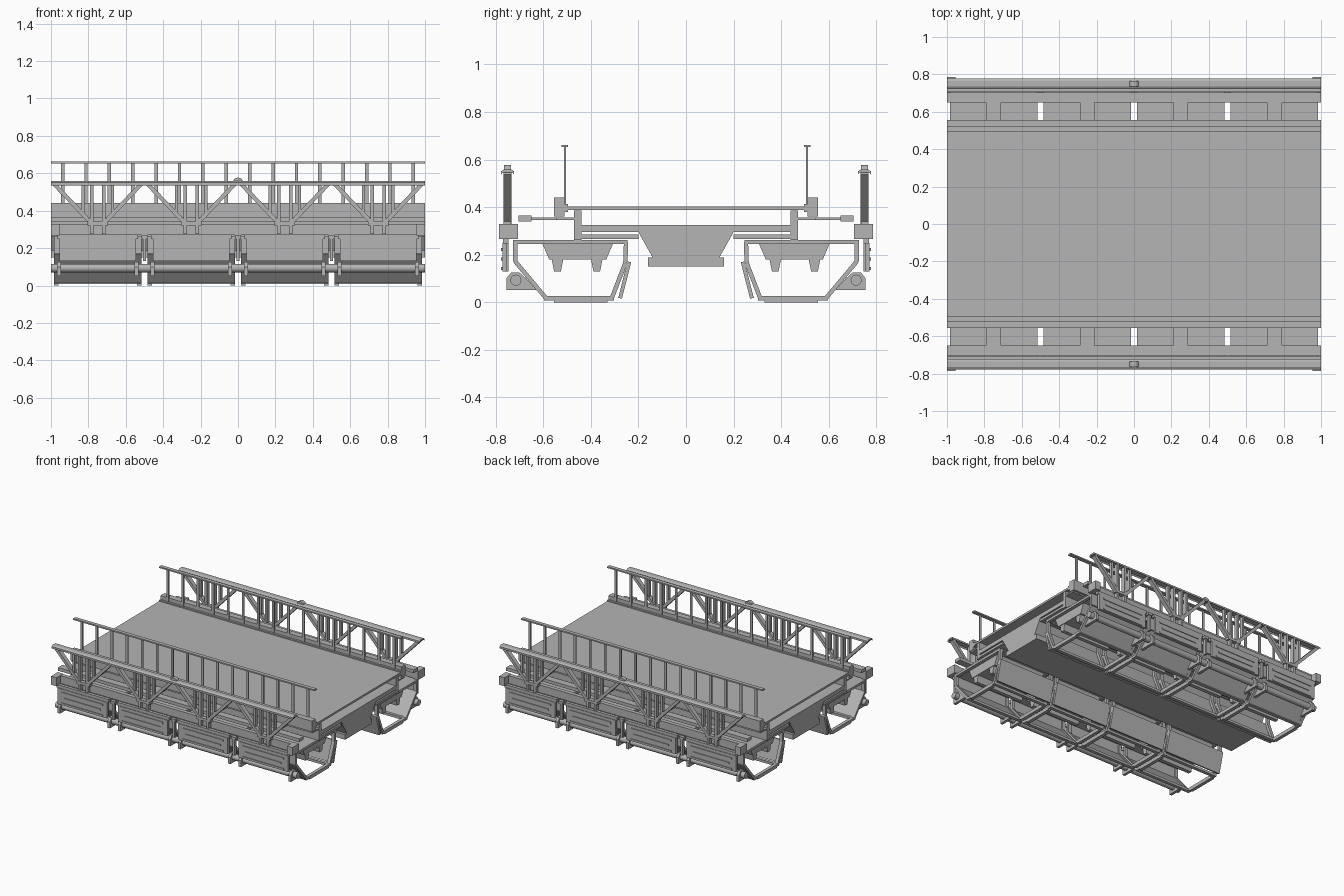
import bpy, bmesh, math
from mathutils import Vector

cube = bpy.data.objects.get("Cube")
if cube:
    bpy.data.objects.remove(cube, do_unlink=True)

steel = bpy.data.materials.new("steel_grey")
steel.use_nodes = True
steel.diffuse_color = (0.46, 0.46, 0.46, 1)
steel.node_tree.nodes["Principled BSDF"].inputs["Base Color"].default_value = (0.46, 0.46, 0.46, 1)

SIDES = (("front", -1), ("back", 1))
MODULES = (-0.75, -0.25, 0.25, 0.75)


def finish(name, bm, smooth=False):
    bmesh.ops.recalc_face_normals(bm, faces=bm.faces)
    mesh = bpy.data.meshes.new(name)
    bm.to_mesh(mesh)
    bm.free()
    obj = bpy.data.objects.new(name, mesh)
    obj.data.materials.append(steel)
    bpy.context.collection.objects.link(obj)
    if smooth:
        bpy.ops.object.select_all(action="DESELECT")
        obj.select_set(True)
        bpy.context.view_layer.objects.active = obj
        bpy.ops.object.shade_smooth_by_angle()
    return obj


def prism(bm, points, offset):
    """Solid from a flat outline swept along an offset."""
    a = [bm.verts.new(p) for p in points]
    b = [bm.verts.new(Vector(p) + Vector(offset)) for p in points]
    bm.faces.new(a)
    bm.faces.new(b[::-1])
    for i in range(len(a)):
        j = (i + 1) % len(a)
        bm.faces.new((a[i], a[j], b[j], b[i]))


def box(bm, x0, x1, y0, y1, z0, z1):
    prism(bm, [(x0, y0, z0), (x1, y0, z0), (x1, y1, z0), (x0, y1, z0)], (0, 0, z1 - z0))


def profile(bm, yz, x0, x1, s=1):
    prism(bm, [(x0, s * y, z) for y, z in yz], (x1 - x0, 0, 0))


def bar(bm, p, q, thick, sweep):
    """Flat strip from p to q, centred on its sweep direction."""
    p, q, sweep = Vector(p), Vector(q), Vector(sweep)
    n = (q - p).cross(sweep).normalized() * thick / 2
    h = sweep / 2
    prism(bm, [p - n - h, q - n - h, q + n - h, p + n - h], sweep)


# Roadway and its central hull
bm = bmesh.new()
box(bm, -1, 1, -0.505, 0.505, 0.388, 0.403)
finish("deck", bm)

bm = bmesh.new()
box(bm, -1, 1, -0.44, 0.44, 0.295, 0.325)
finish("under_deck", bm)

bm = bmesh.new()
profile(bm, [(-0.2, 0.295), (0.2, 0.295), (0.14, 0.188), (-0.14, 0.188)], -1, 1)
box(bm, -1, 1, -0.16, 0.16, 0.15, 0.188)
finish("centre_hull", bm)

for side, s in SIDES:
    # Kerb, side girder and lower flange
    bm = bmesh.new()
    box(bm, -1, 1, s * 0.51, s * 0.555, 0.36, 0.44)
    box(bm, -1, 1, s * 0.495, s * 0.515, 0.38, 0.412)
    finish(side + "_kerb", bm)

    bm = bmesh.new()
    box(bm, -1, 1, s * 0.44, s * 0.47, 0.262, 0.385)
    box(bm, -1, 1, s * 0.2, s * 0.445, 0.267, 0.285)
    finish(side + "_girder", bm)

    # Handrail
    bm = bmesh.new()
    box(bm, -1, 1, s * 0.495, s * 0.523, 0.652, 0.662)
    for i in range(16):
        x = -0.9375 + i * 0.125
        box(bm, x - 0.009, x + 0.009, s * 0.505, s * 0.513, 0.4, 0.655)
    finish(side + "_handrail", bm)

    # Outrigger walkway with cross arms
    bm = bmesh.new()
    box(bm, -1, 1, s * 0.65, s * 0.703, 0.34, 0.364)
    box(bm, -1, 1, s * 0.47, s * 0.545, 0.346, 0.356)
    for c in MODULES:
        box(bm, c - 0.04, c + 0.04, s * 0.54, s * 0.655, 0.346, 0.356)
    finish(side + "_outrigger", bm)

    # Truss: cap, diagonals, posts, bottom beam, end blocks
    bm = bmesh.new()
    profile(bm, [(0.722, 0.536), (0.722, 0.55), (0.735, 0.558), (0.765, 0.558),
                 (0.778, 0.55), (0.778, 0.536), (0.77, 0.546), (0.73, 0.546)], -1, 1, s)
    finish(side + "_truss_cap", bm)

    bm = bmesh.new()
    for c in MODULES:
        for d in (-1, 1):
            bar(bm, (c + d * 0.235, s * 0.75, 0.545), (c + d * 0.03, s * 0.75, 0.33),
                0.022, (0, 0.032, 0))
            x = c + d * 0.032
            box(bm, x - 0.009, x + 0.009, s * 0.735, s * 0.765, 0.275, 0.548)
            x = c + d * 0.08
            box(bm, x - 0.008, x + 0.008, s * 0.738, s * 0.762, 0.38, 0.548)
        box(bm, c - 0.055, c + 0.055, s * 0.735, s * 0.767, 0.322, 0.342)
    finish(side + "_truss_web", bm)

    bm = bmesh.new()
    box(bm, -0.96, 0.96, s * 0.707, s * 0.738, 0.27, 0.328)
    for d in (-1, 1):
        box(bm, d * 0.955, d, s * 0.705, s * 0.785, 0.267, 0.33)
    finish(side + "_truss_beam", bm)

    bm = bmesh.new()
    prism(bm, [(0.026 * math.cos(math.pi * i / 8), s * 0.735, 0.555 + 0.022 * math.sin(math.pi * i / 8))
               for i in range(9)], (0, s * 0.03, 0))
    finish(side + "_truss_lug", bm)

    # Long pipe below the side panels
    bm = bmesh.new()
    prism(bm, [(-1, s * 0.715 + 0.023 * math.cos(math.tau * i / 20), 0.093 + 0.023 * math.sin(math.tau * i / 20))
               for i in range(20)], (2, 0, 0))
    finish(side + "_pipe", bm, smooth=True)

    frame = [(0.718, 0.253), (0.718, 0.172), (0.588, 0.017),
             (0.312, 0.017), (0.255, 0.165), (0.252, 0.253)]
    pontoons, panels, brackets = bmesh.new(), bmesh.new(), bmesh.new()
    for c in MODULES:
        x0, x1 = c - 0.235, c + 0.235
        # Pontoon end frames and skins
        for x in (x0 + 0.0125, x1 - 0.0125):
            for i, p in enumerate(frame):
                q = frame[(i + 1) % len(frame)]
                bar(pontoons, (x, s * p[0], p[1]), (x, s * q[0], q[1]), 0.018, (0.025, 0, 0))
            box(pontoons, x - 0.0125, x + 0.0125, s * 0.33, s * 0.555, 0, 0.01)
        box(pontoons, x0, x1, s * 0.245, s * 0.727, 0.25, 0.261)
        box(pontoons, x0, x1, s * 0.717, s * 0.727, 0.172, 0.258)
        span = (0.47, 0, 0)
        bar(pontoons, (c, s * 0.72, 0.17), (c, s * 0.592, 0.017), 0.01, span)
        bar(pontoons, (c, s * 0.238, 0.17), (c, s * 0.277, 0.017), 0.016, span)
        for y in (0.585, 0.315):
            box(pontoons, x0, x1, s * (y - 0.012), s * (y + 0.012), 0.008, 0.026)
        # Stiffener trough with tapered legs beneath the lid
        profile(pontoons, [(0.605, 0.25), (0.305, 0.25), (0.335, 0.18), (0.575, 0.18)], x0 + 0.03, x1 - 0.03, s)
        for y in (0.54, 0.375):
            profile(pontoons, [(y - 0.038, 0.25), (y + 0.038, 0.25), (y + 0.014, 0.13), (y - 0.014, 0.13)],
                    c - 0.2, c + 0.2, s)
        # Hanging side panel with raised slot strips and hinge bar
        box(panels, c - 0.205, c + 0.205, s * 0.753, s * 0.772, 0.13, 0.25)
        box(panels, c - 0.215, c + 0.215, s * 0.745, s * 0.768, 0.248, 0.272)
        for z, w in ((0.222, 0.17), (0.182, 0.15), (0.142, 0.17)):
            box(panels, c - w, c + w, s * 0.771, s * 0.777, z - 0.006, z + 0.006)
        # Pipe brackets
        for x in (c - 0.207, c + 0.207):
            profile(brackets, [(0.755, 0.052), (0.755, 0.1), (0.735, 0.125), (0.7, 0.125),
                               (0.672, 0.1), (0.628, 0.052)], x - 0.01, x + 0.01, s)
    # Links between neighbouring panels
    for x in (-0.5, 0, 0.5):
        box(panels, x - 0.008, x + 0.008, s * 0.745, s * 0.765, 0.13, 0.27)
        box(panels, x - 0.017, x + 0.017, s * 0.745, s * 0.77, 0.25, 0.27)
    finish(side + "_pontoons", pontoons)
    finish(side + "_side_panels", panels)
    finish(side + "_pipe_brackets", brackets)
